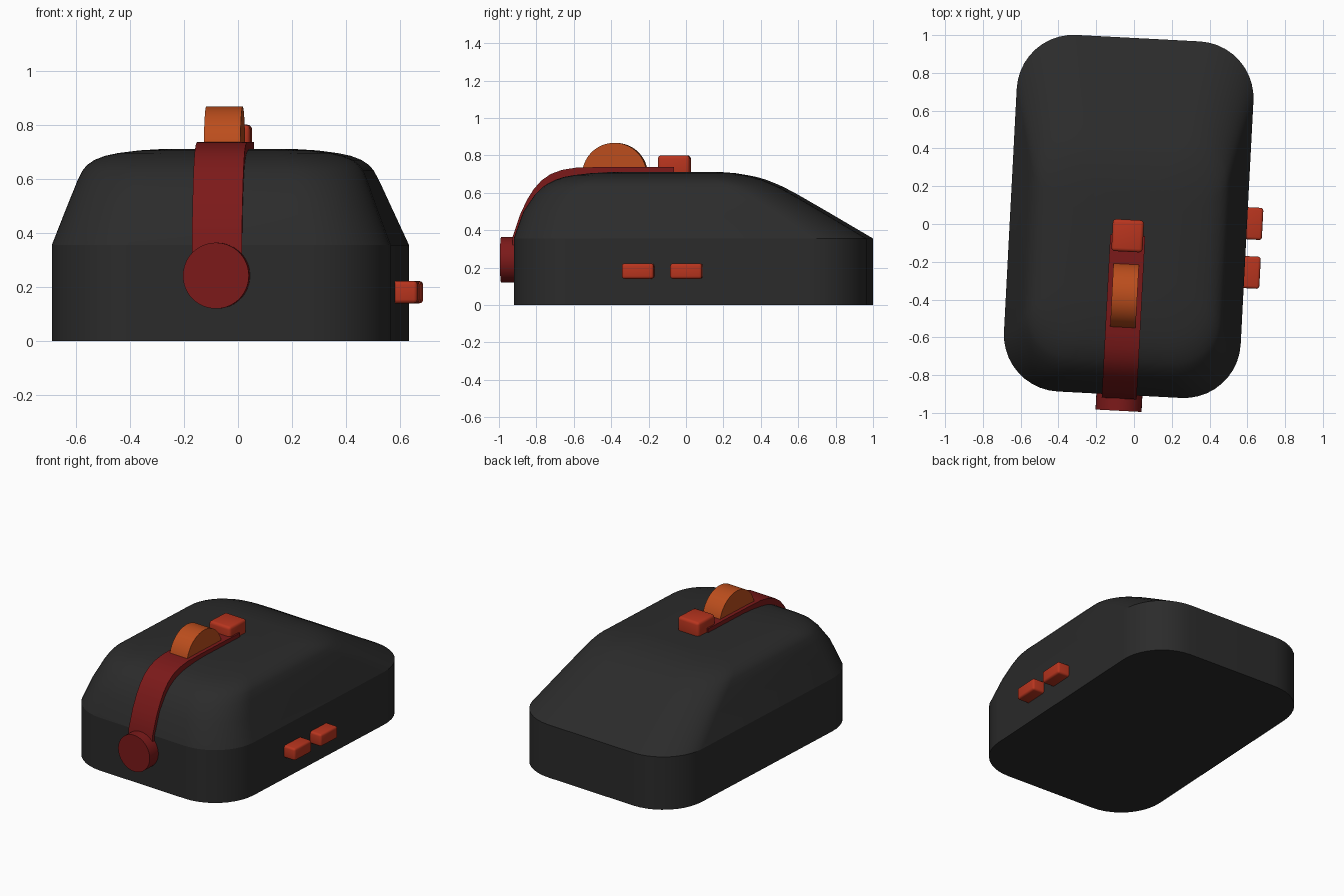
import bpy, bmesh
from math import sin, cos, pi, radians
from mathutils import Matrix

if "Cube" in bpy.data.objects:
    bpy.data.objects.remove(bpy.data.objects["Cube"])

# the whole model is turned slightly about z
PLACE = Matrix.Translation((-0.028, 0.04, 0)) @ Matrix.Rotation(radians(-3), 4, 'Z')


def material(name, rgb):
    m = bpy.data.materials.new(name)
    m.diffuse_color = (*rgb, 1)
    m.use_nodes = True
    m.node_tree.nodes["Principled BSDF"].inputs["Base Color"].default_value = m.diffuse_color
    return m


BLACK = material("black", (0.024, 0.024, 0.024))
DARK_RED = material("dark_red", (0.2, 0.01, 0.01))
RED = material("red", (0.48, 0.035, 0.013))
ORANGE = material("orange", (0.5, 0.075, 0.012))


def finish(bm, name, mat, angle=30):
    bmesh.ops.recalc_face_normals(bm, faces=bm.faces)
    me = bpy.data.meshes.new(name)
    bm.transform(PLACE)
    bm.to_mesh(me)
    bm.free()
    ob = bpy.data.objects.new(name, me)
    bpy.context.collection.objects.link(ob)
    me.materials.append(mat)
    bpy.ops.object.select_all(action='DESELECT')
    ob.select_set(True)
    bpy.context.view_layer.objects.active = ob
    bpy.ops.object.shade_smooth_by_angle(angle=radians(angle))
    return ob


def box(name, mat, center, size, bevel):
    bm = bmesh.new()
    bmesh.ops.create_cube(bm, size=1, matrix=Matrix.Translation(center) @ Matrix.Diagonal((*size, 1)))
    bmesh.ops.bevel(bm, geom=bm.edges[:], offset=bevel, segments=3, profile=0.5, affect='EDGES')
    return finish(bm, name, mat, 40)


def disc(name, mat, center, radius, depth, axis):
    bm = bmesh.new()
    bmesh.ops.create_cone(bm, cap_ends=True, segments=64, radius1=radius, radius2=radius, depth=depth,
                          matrix=Matrix.Translation(center) @ Matrix.Rotation(pi / 2, 4, axis))
    return finish(bm, name, mat)


# body: stacked rounded rectangles (z, half width, front y, back y, corner radius)
rings = [(0, .6275, -.945, .945, .3), (.355, .6275, -.945, .945, .3),
         (.50, .572, -.895, .70, .28), (.59, .538, -.835, .545, .27),
         (.63, .520, -.795, .47, .26), (.65, .505, -.765, .425, .25),
         (.67, .478, -.725, .375, .24), (.685, .44, -.68, .325, .22),
         (.695, .395, -.625, .275, .2), (.705, .32, -.54, .215, .17),
         (.71, .24, -.45, .15, .14)]
bm = bmesh.new()
loops = []
N = 10
for z, hw, yf, yb, r in rings:
    loop = []
    for k, (cx, cy) in enumerate([(hw - r, yb - r), (r - hw, yb - r), (r - hw, yf + r), (hw - r, yf + r)]):
        for i in range(N + 1):
            a = (k + i / N) * pi / 2
            loop.append(bm.verts.new((cx + r * cos(a), cy + r * sin(a), z)))
    loops.append(loop)
for a, b in zip(loops, loops[1:]):
    for i in range(len(a)):
        j = (i + 1) % len(a)
        bm.faces.new((a[i], a[j], b[j], b[i]))
bm.faces.new(loops[0])
bm.faces.new(loops[-1])
for e in bm.edges:
    if all(abs(v.co.z - .355) < 1e-4 for v in e.verts):
        e.smooth = False
finish(bm, "body", BLACK)

# strip: ribbon running up the front and over the top
outer = [(-.965, .24), (-.965, .36), (-.925, .48), (-.885, .565), (-.85, .62), (-.81, .665),
         (-.76, .7), (-.70, .722), (-.62, .735), (-.5, .737), (-.10, .737)]
inner = [(-.10, .69), (-.5, .69), (-.65, .67), (-.75, .63), (-.83, .53), (-.90, .36), (-.90, .24)]
bm = bmesh.new()
side = bm.faces.new([bm.verts.new((-.0925, y, z)) for y, z in outer + inner])
ext = bmesh.ops.extrude_face_region(bm, geom=[side], use_keep_orig=True)
bmesh.ops.translate(bm, vec=(.185, 0, 0),
                    verts=[v for v in ext["geom"] if isinstance(v, bmesh.types.BMVert)])
finish(bm, "top_strip", DARK_RED)

# front disc, wheel and buttons
disc("front_disc", DARK_RED, (0, -.975, .242), .122, .11, 'X')
disc("scroll_wheel", ORANGE, (0, -.42, .694), .173, .135, 'Y')
box("top_button", RED, (0, -.102, .74), (.165, .17, .12), .018)
for n, y in (("front", -.262), ("rear", -.003)):
    box(n + "_side_button", RED, (.635, y, .181), (.15, .17, .082), .014)
